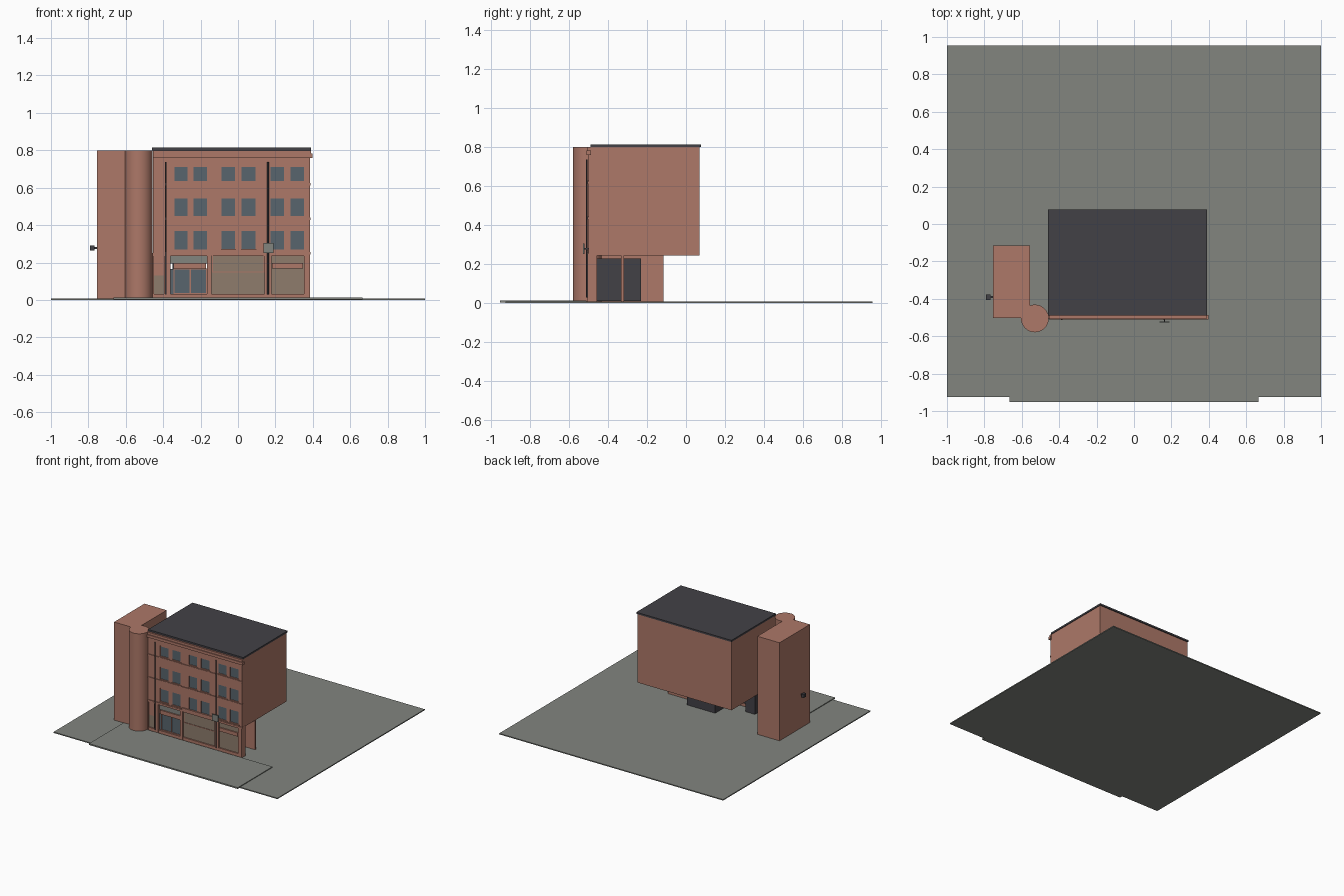
import bpy, bmesh, math

if "Cube" in bpy.data.objects:
    bpy.data.objects.remove(bpy.data.objects["Cube"])


def material(name, r, g, b):
    """Flat colour given as 0-255 display values, stored as linear."""
    def lin(c):
        c /= 255
        return c / 12.92 if c < 0.04 else ((c + 0.055) / 1.055) ** 2.4
    m = bpy.data.materials.new(name)
    m.diffuse_color = (lin(r), lin(g), lin(b), 1)
    m.use_nodes = True
    m.node_tree.nodes["Principled BSDF"].inputs["Base Color"].default_value = m.diffuse_color
    return m


BRICK = material("brick_red", 173, 120, 104)
DARK = material("dark_slate", 66, 65, 70)
PAVING = material("paving_grey", 130, 133, 127)
GLASS = material("window_blue_grey", 88, 101, 109)
BEIGE = material("shop_glass_beige", 142, 124, 108)


def finish(name, bm, mat):
    me = bpy.data.meshes.new(name)
    bmesh.ops.recalc_face_normals(bm, faces=bm.faces)
    bm.to_mesh(me)
    bm.free()
    me.materials.append(mat)
    ob = bpy.data.objects.new(name, me)
    bpy.context.collection.objects.link(ob)
    return ob


def boxes(name, mat, *spans):
    """One object made of boxes, each span being x0, x1, y0, y1, z0, z1."""
    bm = bmesh.new()
    for x0, x1, y0, y1, z0, z1 in spans:
        for v in bmesh.ops.create_cube(bm, size=1)["verts"]:
            v.co = (x1 if v.co.x > 0 else x0, y1 if v.co.y > 0 else y0,
                    z1 if v.co.z > 0 else z0)
    return finish(name, bm, mat)


def cylinder(name, mat, x, y, z0, z1, r, sides):
    bpy.ops.mesh.primitive_cylinder_add(vertices=sides, radius=r, depth=z1 - z0,
                                        location=(x, y, (z0 + z1) / 2))
    ob = bpy.context.object
    ob.name = name
    ob.data.materials.append(mat)
    bpy.ops.object.shade_smooth_by_angle(angle=math.radians(35))
    return ob


def frame(x0, x1, z0, z1, y0, y1, w):
    """Four bars around an opening."""
    return [(x0, x0 + w, y0, y1, z0, z1), (x1 - w, x1, y0, y1, z0, z1),
            (x0 + w, x1 - w, y0, y1, z1 - w, z1), (x0 + w, x1 - w, y0, y1, z0, z0 + w)]


# Ground and raised pavement
boxes("ground", PAVING, (-1, 1, -0.925, 0.955, 0, 0.008))
boxes("pavement", PAVING, (-0.665, 0.665, -0.953, -0.51, 0.003, 0.014))

# Main masses
boxes("main_block", BRICK, (-0.455, 0.385, -0.487, 0.07, 0.245, 0.80))
boxes("roof", DARK, (-0.46, 0.39, -0.49, 0.077, 0.80, 0.814))
boxes("side_tower", BRICK, (-0.755, -0.557, -0.503, -0.115, 0.008, 0.80))
cylinder("stair_turret", BRICK, -0.53, -0.505, 0.008, 0.80, 0.074, 40)

# Upper facade: a grid with the window cells left open
columns = [(-0.345, -0.265), (-0.243, -0.16), (-0.092, -0.012),
           (0.015, 0.098), (0.168, 0.25), (0.275, 0.358)]
rows = [(0.265, 0.374), (0.445, 0.547), (0.63, 0.717)]
xs = [-0.455] + [v for c in columns for v in c] + [0.385]
zs = [0.25] + [v for r in rows for v in r] + [0.80]
bm = bmesh.new()
grid = [[bm.verts.new((x, -0.50, z)) for z in zs] for x in xs]
for i in range(len(xs) - 1):
    for j in range(len(zs) - 1):
        if not (i % 2 and j % 2):
            bm.faces.new((grid[i][j], grid[i + 1][j], grid[i + 1][j + 1], grid[i][j + 1]))
bmesh.ops.dissolve_limit(bm, angle_limit=0.01, verts=bm.verts, edges=bm.edges)
facade = finish("upper_facade", bm, BRICK)
if facade.data.polygons[0].normal.y > 0:
    facade.data.flip_normals()
solid = facade.modifiers.new("thickness", "SOLIDIFY")
solid.thickness = 0.012
solid.offset = -1

# Windows with slim surrounds and sills
openings = [(c, r) for c in columns for r in rows]
boxes("window_panes", GLASS, *[(c[0], c[1], -0.495, -0.488, r[0], r[1]) for c, r in openings])
boxes("window_frames", BRICK, *[b for c, r in openings
                                for b in frame(c[0], c[1], r[0], r[1], -0.499, -0.489, 0.005)])
boxes("window_sills", BRICK, *[(c[0] - 0.005, c[1] + 0.005, -0.504, -0.49, r[0] - 0.008, r[0])
                               for c, r in openings])

# Storey bands and cornice
boxes("storey_bands", BRICK, *[(-0.455, 0.388, -0.506, -0.487, z, z + 0.013)
                               for z in (0.243, 0.428, 0.612)])
boxes("cornice", BRICK, (-0.455, 0.398, -0.510, -0.487, 0.760, 0.782),
      (-0.455, 0.390, -0.504, -0.487, 0.782, 0.80))

# Ground floor wall: pilasters, plinth and lintel around the shop openings
pilasters = [(-0.457, -0.45), (-0.395, -0.36), (-0.165, -0.142), (0.142, 0.178), (0.352, 0.386)]
boxes("shop_pilasters", BRICK, *[(a, b, -0.505, -0.455, 0.008, 0.25) for a, b in pilasters])
boxes("shop_plinth", BRICK, (-0.45, 0.38, -0.50, -0.455, 0.008, 0.032))
boxes("shop_lintel", BRICK, (-0.45, 0.38, -0.50, -0.455, 0.236, 0.25),
      (-0.145, 0.148, -0.508, -0.48, 0.248, 0.272))

# Shop openings
boxes("side_door", BRICK, (-0.45, -0.395, -0.492, -0.46, 0.13, 0.24))
boxes("side_door_panel", BEIGE, (-0.45, -0.395, -0.490, -0.46, 0.03, 0.13))
boxes("shop_windows", BEIGE, (-0.142, 0.142, -0.490, -0.46, 0.03, 0.237),
      (0.178, 0.352, -0.490, -0.46, 0.03, 0.237))
boxes("shop_window_trim", BRICK, *frame(-0.138, 0.142, 0.147, 0.242, -0.494, -0.488, 0.005))
boxes("shop_awning", BRICK, (0.183, 0.347, -0.500, -0.485, 0.168, 0.197))

# Entrance: double glass doors, header and fanlight
boxes("entrance_doors", GLASS, (-0.36, -0.165, -0.485, -0.46, 0.03, 0.165))
boxes("entrance_door_frames", BRICK,
      *frame(-0.345, -0.252, 0.032, 0.168, -0.489, -0.482, 0.006),
      *frame(-0.258, -0.165, 0.032, 0.168, -0.489, -0.482, 0.006))
boxes("entrance_header", BRICK, (-0.345, -0.17, -0.500, -0.48, 0.165, 0.197))
boxes("entrance_fanlight", PAVING, (-0.36, -0.165, -0.490, -0.46, 0.195, 0.237))

# Rooms behind the shopfront, and the wall carrying the overhang
boxes("shop_room", DARK, (-0.10, 0.15, -0.455, -0.23, 0.012, 0.23))
boxes("entrance_lobby", DARK, (-0.35, -0.265, -0.455, -0.38, 0.012, 0.23))
boxes("support_wall", BRICK, (0.15, 0.385, -0.332, -0.318, 0.008, 0.246))

# Drainpipes
for side, x in (("left", -0.386), ("right", 0.16)):
    cylinder(side + "_drainpipe", DARK, x, -0.509, 0.03, 0.737, 0.0045, 8)

# Projecting sign and wall lamp
boxes("hanging_sign", PAVING, (0.136, 0.19, -0.527, -0.521, 0.252, 0.305))
boxes("sign_bracket", DARK, (0.160, 0.165, -0.522, -0.50, 0.275, 0.282))
boxes("wall_lamp", DARK, (-0.775, -0.753, -0.396, -0.386, 0.272, 0.283),
      (-0.79, -0.768, -0.406, -0.376, 0.264, 0.29))
